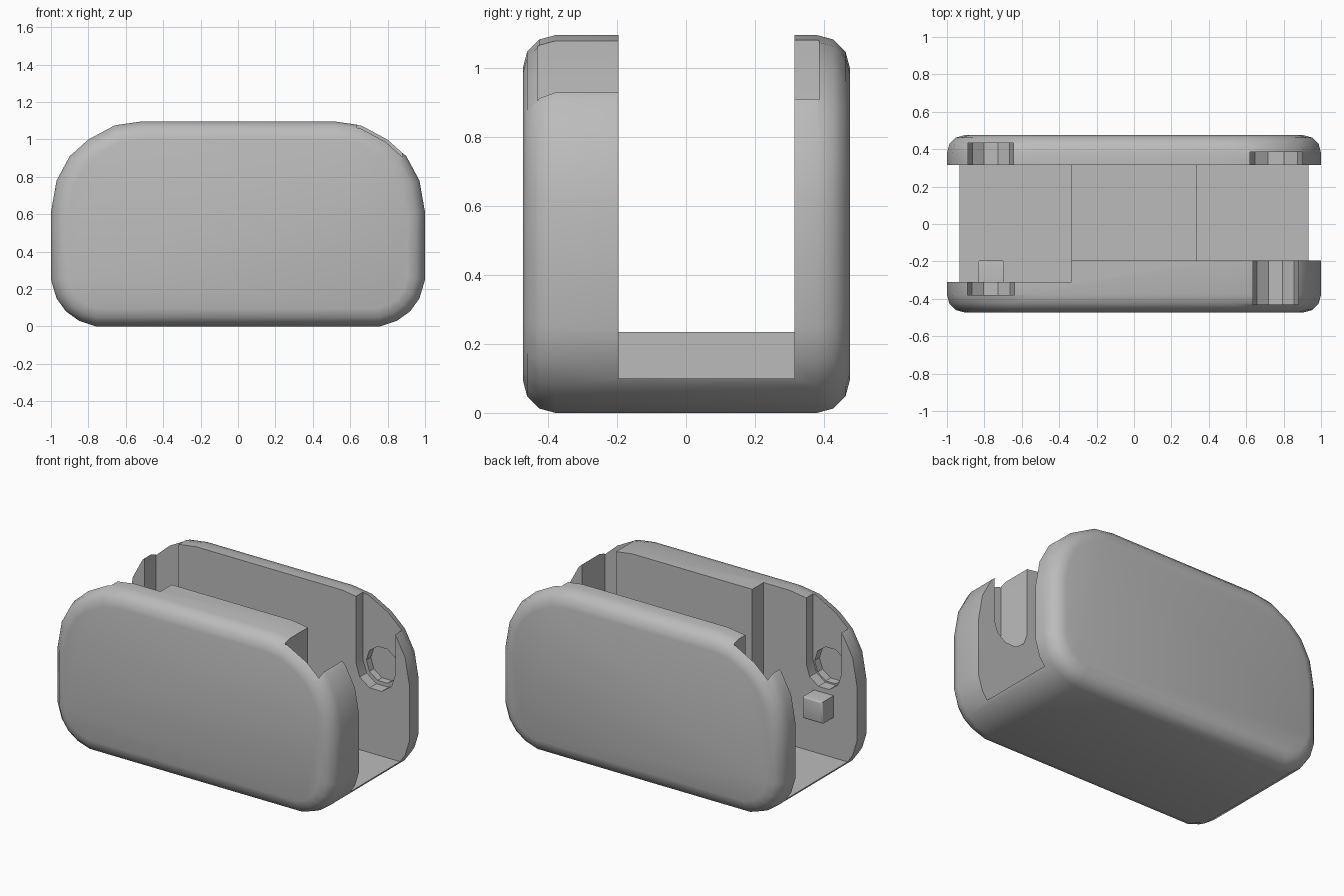
import bpy, bmesh
from math import pi, cos, sin, radians

cube = bpy.data.objects.get("Cube")
if cube:
    bpy.data.objects.remove(cube, do_unlink=True)

grey = bpy.data.materials.new("plain grey")
grey.use_nodes = True
COLOUR = (0.5, 0.5, 0.5, 1)
grey.diffuse_color = COLOUR
grey.node_tree.nodes["Principled BSDF"].inputs["Base Color"].default_value = COLOUR


def prism(name, outline, y0, y1, rounding=0):
    """Extrude an x-z outline along y, optionally rounding both rims."""
    bm = bmesh.new()
    front = bm.faces.new([bm.verts.new((x, y0, z)) for x, z in outline])
    ext = bmesh.ops.extrude_face_region(bm, geom=[front])["geom"]
    bmesh.ops.translate(bm, vec=(0, y1 - y0, 0),
                        verts=[v for v in ext if isinstance(v, bmesh.types.BMVert)])
    bmesh.ops.recalc_face_normals(bm, faces=bm.faces)
    if rounding:
        rims = [e for e in bm.edges if abs(e.verts[0].co.y - e.verts[1].co.y) < 1e-5]
        bmesh.ops.bevel(bm, geom=rims, offset=rounding, segments=3, profile=0.5,
                        affect='EDGES', clamp_overlap=False)
    mesh = bpy.data.meshes.new(name)
    bm.to_mesh(mesh)
    bm.free()
    mesh.materials.append(grey)
    obj = bpy.data.objects.new(name, mesh)
    bpy.context.collection.objects.link(obj)
    return obj


def block(name, x0, x1, y0, y1, z0, z1):
    return prism(name, [(x0, z0), (x1, z0), (x1, z1), (x0, z1)], y0, y1)


def arc(cx, cz, r, start, end, n):
    return [(cx + r * cos(start + (end - start) * i / n),
             cz + r * sin(start + (end - start) * i / n)) for i in range(n + 1)]


def combine(target, tool, operation):
    mod = target.modifiers.new(operation, 'BOOLEAN')
    mod.operation, mod.solver, mod.object = operation, 'EXACT', tool
    bpy.context.view_layer.objects.active = target
    bpy.ops.object.modifier_apply(modifier=mod.name)
    bpy.data.objects.remove(tool, do_unlink=True)


# Rounded shell, outline mirrored left to right
half = [(0.76, 0), (0.85, 0.03), (0.92, 0.08), (0.97, 0.15), (1, 0.25), (1, 0.61),
        (0.97, 0.78), (0.9, 0.91), (0.8, 1.0), (0.66, 1.075), (0.52, 1.095)]
outline = half + [(-x, z) for x, z in reversed(half)]
body = prism("housing", outline, -0.473, 0.475, 0.095)

# Channel through the middle: low floor at each end, raised floor between
FRONT, BACK, LEDGE = -0.195, 0.315, -0.31
combine(body, block("left_channel", 0.333, 1.2, FRONT, BACK, 0.1, 1.3), 'DIFFERENCE')
combine(body, block("middle_channel", -0.4, 0.4, FRONT, BACK, 0.235, 1.3), 'DIFFERENCE')
combine(body, block("right_channel", -1.2, -0.335, LEDGE, BACK, 0.1, 1.3), 'DIFFERENCE')

# Round-bottomed slots, open at the top: centre x, radius, wall, depth end
AXLE = 0.65
for x, r, y0, y1 in [(0.757, 0.122, -0.43, FRONT + 0.05), (0.76, 0.14, BACK - 0.05, 0.385),
                     (-0.765, 0.122, BACK - 0.05, 0.433), (-0.765, 0.125, -0.38, LEDGE + 0.05)]:
    u_shape = arc(x, AXLE, r, pi, 2 * pi, 5) + [(x + r, 1.3), (x - r, 1.3)]
    combine(body, prism("slot", u_shape, y0, y1), 'DIFFERENCE')

# Deeper round sockets at the bottom of the two shallow slots
for x, y0, y1 in [(0.76, 0.36, 0.43), (-0.765, -0.43, -0.36)]:
    circle = arc(x, AXLE, 0.115, 0, 2 * pi, 10)[:-1]
    combine(body, prism("socket", circle, y0, y1), 'DIFFERENCE')

# Small square peg on the ledge wall
combine(body, prism("peg", [(-0.835, 0.36), (-0.695, 0.36), (-0.695, 0.5), (-0.835, 0.5)],
                    LEDGE - 0.03, FRONT, 0.012), 'UNION')

# Smooth the rounded rims, keep cut edges crisp
bpy.ops.object.select_all(action='DESELECT')
body.select_set(True)
bpy.context.view_layer.objects.active = body
bpy.ops.object.shade_smooth_by_angle(angle=radians(31))
